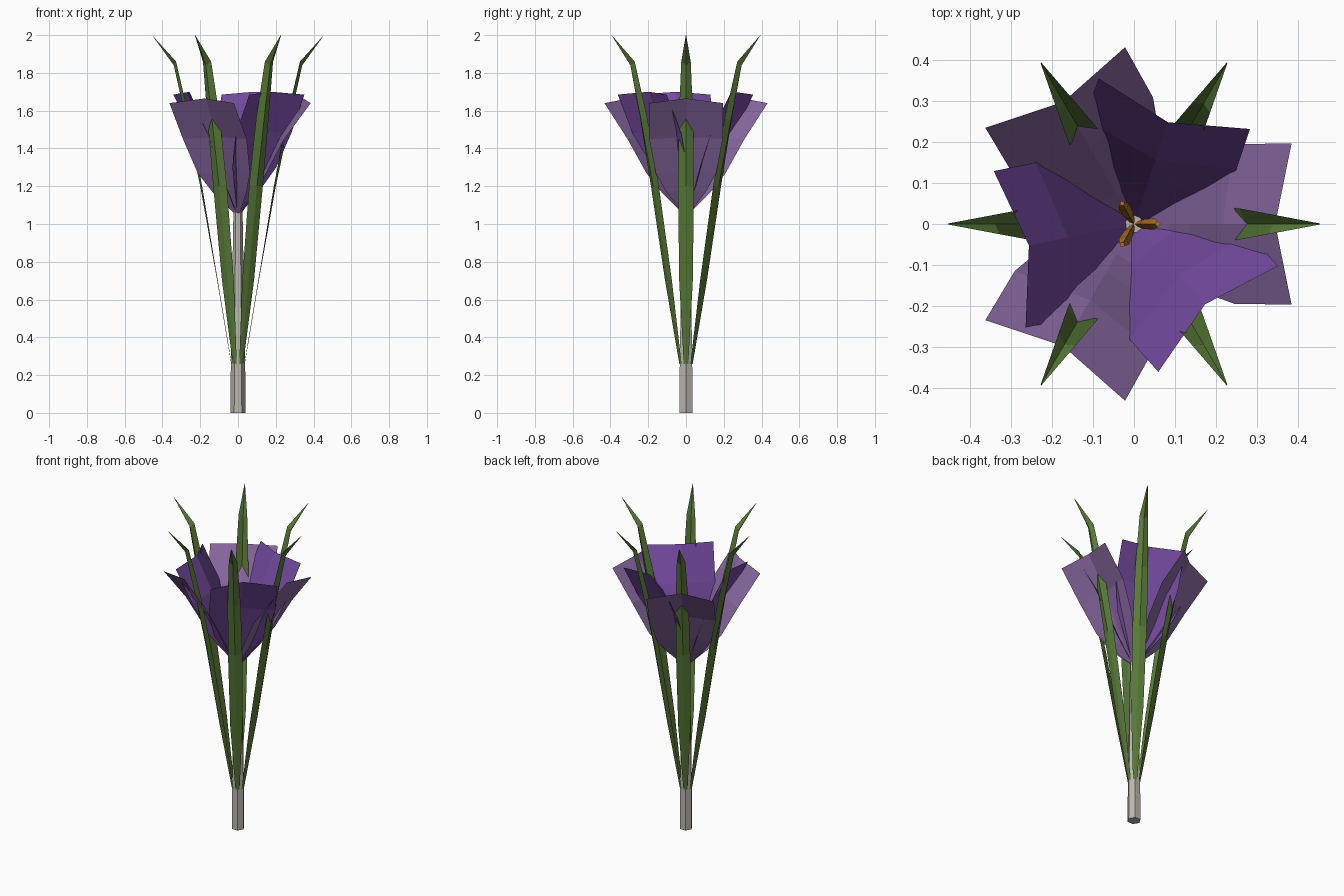
import bpy
import math

if "Cube" in bpy.data.objects:
    bpy.data.objects.remove(bpy.data.objects["Cube"])


def material(name, color):
    m = bpy.data.materials.new(name)
    m.diffuse_color = (*color, 1)
    m.use_nodes = True
    m.node_tree.nodes["Principled BSDF"].inputs["Base Color"].default_value = m.diffuse_color
    return m


white = material("pale_stem", (0.50, 0.47, 0.42))
green = material("leaf_green", (0.10, 0.20, 0.04))
violet = material("outer_violet", (0.25, 0.14, 0.36))
purple = material("inner_purple", (0.18, 0.07, 0.36))
orange = material("stamen_orange", (0.45, 0.18, 0.02))


def mesh_object(name, verts, faces, mat, angle=0):
    me = bpy.data.meshes.new(name)
    me.from_pydata(verts, [], faces)
    me.materials.append(mat)
    ob = bpy.data.objects.new(name, me)
    ob.rotation_euler.z = math.radians(angle)
    bpy.context.collection.objects.link(ob)
    return ob


def blade(name, rows, mat, angle):
    """Folded sheet along +x; row = (centre r, centre z, edge r, edge z, half width)."""
    verts, faces = [], []
    for cr, cz, er, ez, w in rows:
        verts += [(er, -w, ez), (cr, 0, cz), (er, w, ez)]
    for i in range(len(rows) - 1):
        for j in (0, 1):
            a = 3 * i + j
            faces.append((a, a + 3, a + 4, a + 1))
    return mesh_object(name, verts, faces, mat, angle)


def tube(name, rings, sides, mat, angle=0):
    """Tapered prism; ring = (x offset, z, radius)."""
    verts, faces = [], []
    for x, z, r in rings:
        for k in range(sides):
            a = 2 * math.pi * k / sides
            verts.append((x + r * math.cos(a), r * math.sin(a), z))
    for i in range(len(rings) - 1):
        for k in range(sides):
            n = (k + 1) % sides
            faces.append((i * sides + k, i * sides + n,
                          (i + 1) * sides + n, (i + 1) * sides + k))
    faces.append(tuple(reversed(range(sides))))
    faces.append(tuple(range(len(verts) - sides, len(verts))))
    return mesh_object(name, verts, faces, mat, angle)


# Stem with its thicker sheath at the bottom
tube("stem", [(0, 0, 0.04), (0, 0.27, 0.038), (0, 1.08, 0.024)], 6, white)

# Six long channelled leaves
leaf_rows = [
    (0.036, 0.26, 0.034, 0.26, 0.012),
    (0.11, 0.70, 0.107, 0.70, 0.036),
    (0.20, 1.20, 0.19, 1.20, 0.042),
    (0.275, 1.55, 0.258, 1.56, 0.038),
    (0.34, 1.84, 0.328, 1.86, 0.025),
    (0.455, 2.00, 0.455, 2.00, 0.001),
]
for i in range(6):
    blade(f"leaf_{i + 1}", leaf_rows, green, 60 * i)

# Three outer and three inner petals
outer_rows = [
    (0.015, 1.05, 0.015, 1.06, 0.02),
    (0.085, 1.18, 0.09, 1.17, 0.105),
    (0.135, 1.28, 0.15, 1.27, 0.16),
    (0.215, 1.46, 0.245, 1.45, 0.195),
    (0.345, 1.665, 0.385, 1.64, 0.197),
]
inner_rows = [
    (0.012, 1.06, 0.015, 1.07, 0.02),
    (0.07, 1.21, 0.085, 1.20, 0.10),
    (0.105, 1.31, 0.13, 1.30, 0.155),
    (0.165, 1.49, 0.205, 1.48, 0.195),
    (0.262, 1.70, 0.31, 1.685, 0.195),
]
for i in range(3):
    blade(f"outer_petal_{i + 1}", outer_rows, violet, 120 * i)
    blade(f"inner_petal_{i + 1}", inner_rows, purple, 71.5 + 120 * i)

# Three slender stamens in the middle
for i in range(3):
    tube(f"stamen_{i + 1}", [(0.006, 1.06, 0.006), (0.025, 1.25, 0.012),
                             (0.05, 1.42, 0.014), (0.058, 1.47, 0.007)],
         4, orange, 120 * i)
